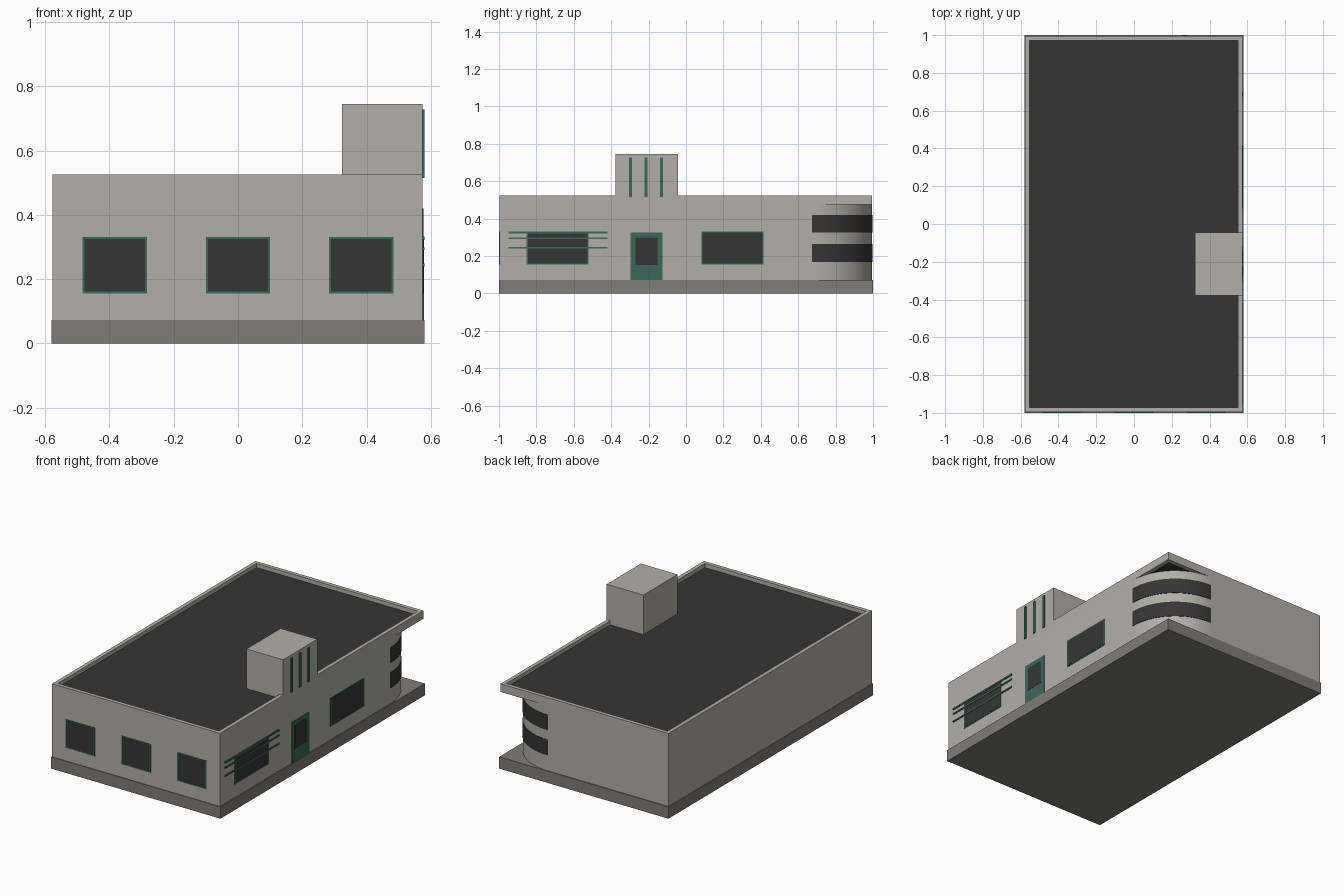
import bpy
import bmesh
from math import cos, sin, pi, radians

cube = bpy.data.objects.get("Cube")
if cube:
    bpy.data.objects.remove(cube, do_unlink=True)


def material(name, r, g, b):
    m = bpy.data.materials.new(name)
    m.use_nodes = True
    m.diffuse_color = (r, g, b, 1)
    m.node_tree.nodes["Principled BSDF"].inputs["Base Color"].default_value = (r, g, b, 1)
    return m


WALL = material("pale grey render", 0.44, 0.43, 0.405)
PLINTH = material("mid grey stone", 0.21, 0.205, 0.195)
DARK = material("charcoal", 0.036, 0.036, 0.036)
GREEN = material("dark green", 0.046, 0.135, 0.103)


def prism(name, outline, z0, z1, mat, smooth=False):
    """Extrude a flat outline (counter-clockwise from above) from z0 to z1."""
    bm = bmesh.new()
    face = bm.faces.new([bm.verts.new((x, y, z0)) for x, y in outline])
    ext = bmesh.ops.extrude_face_region(bm, geom=[face])
    for v in ext["geom"]:
        if isinstance(v, bmesh.types.BMVert):
            v.co.z = z1
    bmesh.ops.recalc_face_normals(bm, faces=bm.faces)
    me = bpy.data.meshes.new(name)
    bm.to_mesh(me)
    bm.free()
    me.materials.append(mat)
    ob = bpy.data.objects.new(name, me)
    bpy.context.collection.objects.link(ob)
    if smooth:
        bpy.ops.object.select_all(action='DESELECT')
        ob.select_set(True)
        bpy.context.view_layer.objects.active = ob
        bpy.ops.object.shade_smooth_by_angle(angle=radians(30))
    return ob


def box(name, x0, x1, y0, y1, z0, z1, mat):
    return prism(name, [(x0, y0), (x1, y0), (x1, y1), (x0, y1)], z0, z1, mat)


# Main extents of the walls
L, R, F, B = -0.577, 0.574, -0.996, 0.995
FLOOR, EAVES, TOP = 0.073, 0.475, 0.525
RAD = 0.32
STEPS = 32


def corner_arc(radius):
    """Quarter circle round the back left corner."""
    cx, cy = R - RAD, B - RAD
    return [(cx + radius * cos(i / STEPS * pi / 2), cy + radius * sin(i / STEPS * pi / 2))
            for i in range(STEPS + 1)]


# Plinth and the walls with one rounded corner
box("plinth", -0.58, 0.58, -1, 1, 0, FLOOR, PLINTH)
prism("walls", [(L, F), (R, F)] + corner_arc(RAD) + [(L, B)], FLOOR, EAVES, WALL, smooth=True)

# Parapet ring with the roof deck sunk inside it
T = 0.024
box("parapet_front", L, R, F, F + T, EAVES, TOP, WALL)
box("parapet_back", L, R, B - T, B, EAVES, TOP, WALL)
box("parapet_right", L, L + T, F + T, B - T, EAVES, TOP, WALL)
box("parapet_left", R - T, R, F + T, B - T, EAVES, TOP, WALL)
box("roof_deck", L + T, R - T, F + T, B - T, EAVES + 0.003, 0.5, DARK)

# Wraparound glass bands on the rounded corner
for i, (z0, z1) in enumerate([(0.169, 0.265), (0.325, 0.42)]):
    prism(f"corner_window_{i + 1}", corner_arc(RAD + 0.003) + corner_arc(RAD - 0.01)[::-1],
          z0, z1, DARK, smooth=True)

# Roof tower with vertical fins
box("tower", 0.323, R, -0.378, -0.044, 0.495, 0.745, WALL)
for i, y in enumerate([-0.297, -0.214, -0.13]):
    box(f"tower_fin_{i + 1}", R - 0.003, 0.58, y - 0.008, y + 0.008, 0.515, 0.727, GREEN)

# Windows: a thin frame plate with a slightly prouder pane
W0, W1, EDGE = 0.155, 0.331, 0.006
for i, x in enumerate([-0.383, 0, 0.383]):
    h = 0.1
    box(f"front_window_frame_{i + 1}", x - h, x + h, F - 0.003, F + 0.002, W0, W1, GREEN)
    box(f"front_window_pane_{i + 1}", x - h + EDGE, x + h - EDGE, F - 0.004, F + 0.002,
        W0 + EDGE, W1 - EDGE, DARK)
for i, y in enumerate([-0.686, 0.249]):
    h = 0.166
    box(f"side_window_frame_{i + 1}", R - 0.002, R + 0.003, y - h, y + h, W0, W1, GREEN)
    box(f"side_window_pane_{i + 1}", R - 0.002, R + 0.004, y - h + EDGE, y + h - EDGE,
        W0 + EDGE, W1 - EDGE, DARK)

# Horizontal bars across the first side window
for i, (z, half) in enumerate([(0.327, 0.005), (0.295, 0.004), (0.244, 0.004)]):
    box(f"window_bar_{i + 1}", R - 0.002, 0.58, -0.95, -0.42, z - half, z + half, GREEN)

# Door with a glazed panel
box("door", R - 0.002, R + 0.004, -0.298, -0.126, FLOOR, 0.326, GREEN)
box("door_glass", R - 0.002, R + 0.005, -0.271, -0.153, 0.153, 0.3, DARK)
